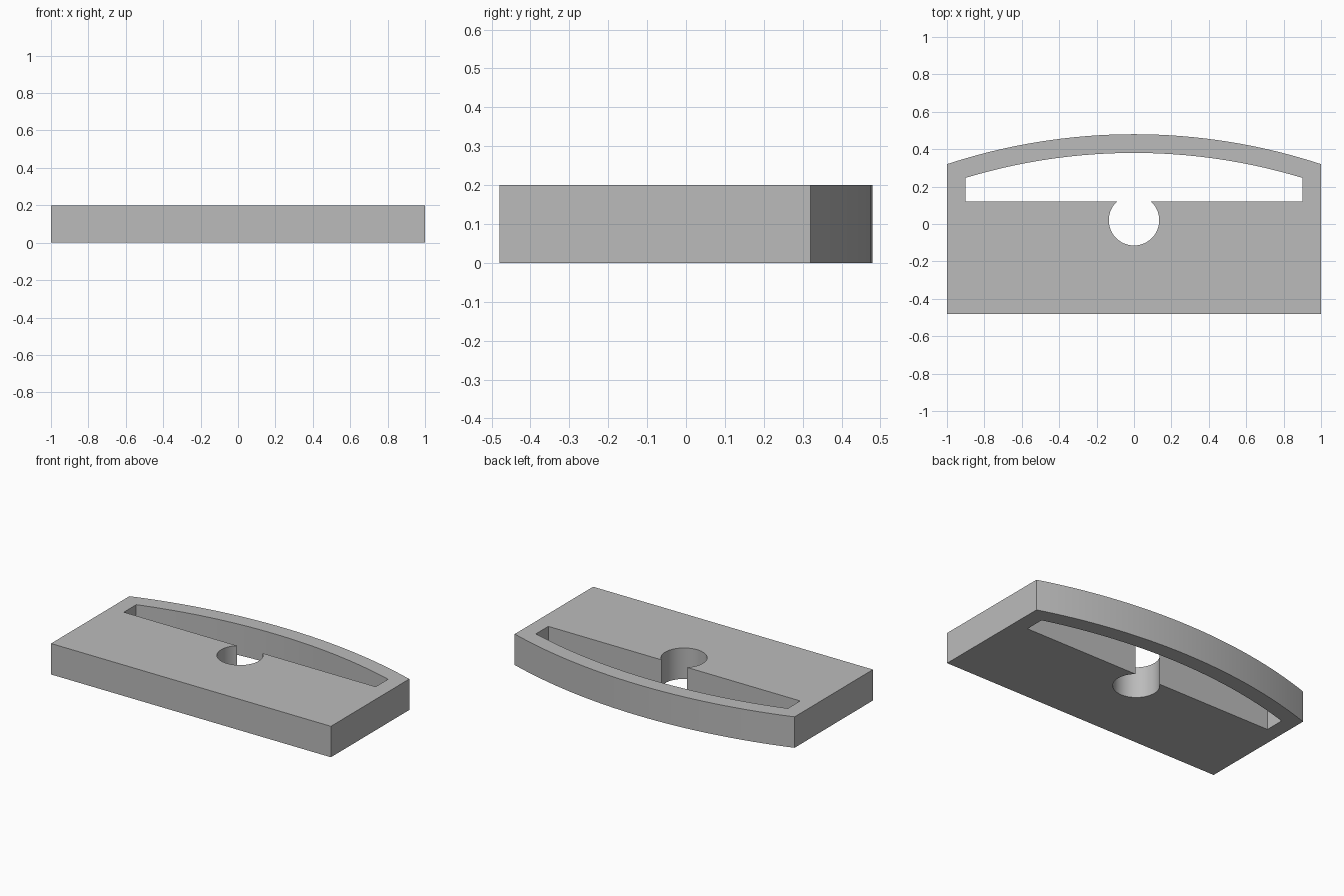
import bpy, bmesh
from math import sin, cos, asin, radians, pi

cube = bpy.data.objects.get("Cube")
if cube:
    bpy.data.objects.remove(cube, do_unlink=True)

HEIGHT = 0.2
BOW_CENTRE = -2.725      # y of the shared centre of both bow arcs
HOLE_Y, HOLE_R = 0.02, 0.135
SLOT_Y = 0.12            # straight edge of the slot


def arc(cy, radius, start, end, steps):
    """Points on a circle centred on x = 0, angles measured from +y."""
    return [(radius * sin(a), cy + radius * cos(a))
            for a in (start + (end - start) * i / steps for i in range(steps + 1))]


# Outer outline: straight front and sides, bowed back
half = asin(1 / 3.205)
outer = [(-1, -0.48), (1, -0.48)] + arc(BOW_CENTRE, 3.205, half, -half, 32)

# Slot outline: bowed back edge, straight front edge opening into the round hole
half = asin(0.9 / 3.105)
mouth = asin(0.0907 / HOLE_R)
slot = (arc(BOW_CENTRE, 3.105, half, -half, 32) + [(-0.9, SLOT_Y)]
        + arc(HOLE_Y, HOLE_R, -mouth, mouth - 2 * pi, 40) + [(0.9, SLOT_Y)])

# Fill between the outlines and raise to a solid
bm = bmesh.new()
for loop in (outer, slot):
    verts = [bm.verts.new((x, y, 0)) for x, y in loop]
    for a, b in zip(verts, verts[1:] + verts[:1]):
        bm.edges.new((a, b))
bmesh.ops.triangle_fill(bm, edges=bm.edges[:], use_beauty=True, normal=(0, 0, 1))
top = bmesh.ops.extrude_face_region(bm, geom=bm.faces[:], use_keep_orig=True)
bmesh.ops.translate(bm, vec=(0, 0, HEIGHT),
                    verts=[g for g in top["geom"] if isinstance(g, bmesh.types.BMVert)])
bmesh.ops.recalc_face_normals(bm, faces=bm.faces[:])

mesh = bpy.data.meshes.new("bowed_plate")
bm.to_mesh(mesh)
bm.free()
plate = bpy.data.objects.new("bowed_plate", mesh)
bpy.context.collection.objects.link(plate)

# Plain grey
grey = bpy.data.materials.new("grey")
grey.use_nodes = True
colour = (0.5, 0.5, 0.5, 1)
grey.diffuse_color = colour
grey.node_tree.nodes["Principled BSDF"].inputs["Base Color"].default_value = colour
mesh.materials.append(grey)

# Smooth curved walls, crisp rims
bpy.context.view_layer.objects.active = plate
plate.select_set(True)
bpy.ops.object.shade_smooth_by_angle(angle=radians(30))
